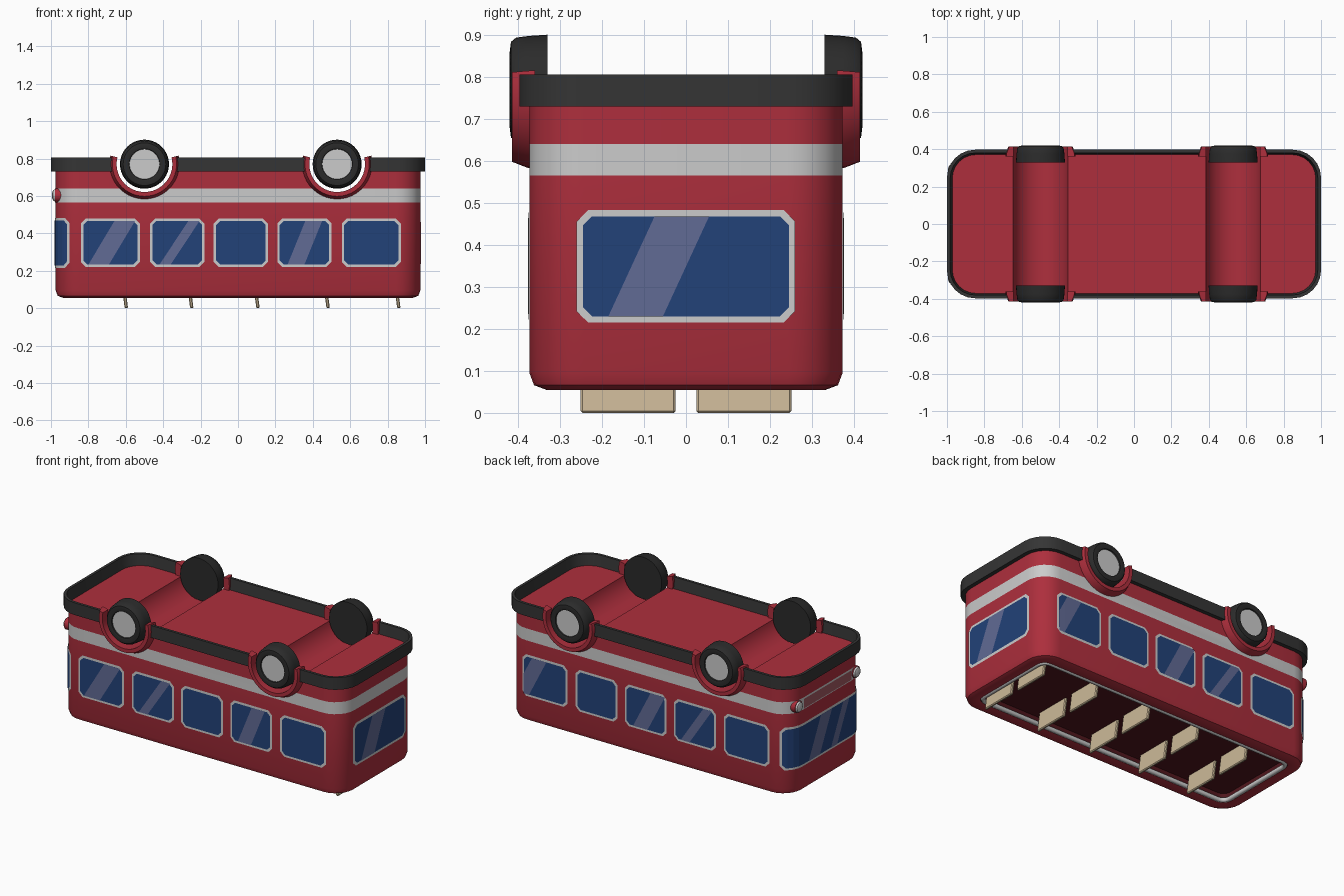
import bpy, bmesh, math
from mathutils import Matrix

if "Cube" in bpy.data.objects:
    bpy.data.objects.remove(bpy.data.objects["Cube"])


def material(name, rgb):
    m = bpy.data.materials.new(name)
    m.diffuse_color = (*rgb, 1)
    m.use_nodes = True
    m.node_tree.nodes["Principled BSDF"].inputs["Base Color"].default_value = m.diffuse_color
    return m


RED = material("red paint", (0.42, 0.028, 0.046))
DARK_RED = material("dark red interior", (0.08, 0.008, 0.012))
PINK = material("faded red", (0.36, 0.10, 0.12))
GREY = material("light grey", (0.60, 0.60, 0.60))
BLACK = material("black trim", (0.035, 0.035, 0.035))
TYRE = material("tyre rubber", (0.024, 0.024, 0.024))
BLUE = material("window blue", (0.016, 0.054, 0.19))
GLARE = material("window glare", (0.12, 0.145, 0.30))
TAN = material("seat tan", (0.60, 0.48, 0.31))

HX, HY, R, SEG = 0.975, 0.373, 0.13, 6
ARCH_X, ARCH_Z = (-0.5, 0.53), 0.77


def finish(name, bm, mats, smooth=True, recalc=True):
    if recalc:
        bmesh.ops.recalc_face_normals(bm, faces=bm.faces)
    me = bpy.data.meshes.new(name)
    bm.to_mesh(me)
    bm.free()
    for m in mats:
        me.materials.append(m)
    ob = bpy.data.objects.new(name, me)
    bpy.context.collection.objects.link(ob)
    if smooth:
        activate(ob)
        bpy.ops.object.shade_smooth_by_angle(angle=math.radians(35))
    return ob


def activate(ob):
    bpy.ops.object.select_all(action='DESELECT')
    ob.select_set(True)
    bpy.context.view_layer.objects.active = ob


def rounded_rect(hx, hy, r, z):
    pts = []
    for q, (sx, sy) in enumerate(((1, 1), (-1, 1), (-1, -1), (1, -1))):
        for i in range(SEG + 1):
            a = math.pi / 2 * (q + i / SEG)
            pts.append((sx * (hx - r) + r * math.cos(a), sy * (hy - r) + r * math.sin(a), z))
    return pts


def loft(bm, rings, idx, closed=False, caps=(None, None)):
    """Skin rings of points; idx gives the material of each band."""
    vs = [[bm.verts.new(p) for p in ring] for ring in rings]
    n = len(vs[0])
    for k in range(len(vs) if closed else len(vs) - 1):
        a, b = vs[k], vs[(k + 1) % len(vs)]
        for i in range(n):
            j = (i + 1) % n
            bm.faces.new((a[i], a[j], b[j], b[i])).material_index = idx[k]
    for ring, m in ((vs[0], caps[0]), (vs[-1], caps[1])):
        if m is not None:
            bm.faces.new(ring).material_index = m


def circle(r, y, cx=0, cz=0, n=40):
    return [(cx + r * math.cos(2 * math.pi * i / n), y, cz + r * math.sin(2 * math.pi * i / n))
            for i in range(n)]


# Body: shallow cabin recess, rounded edge, walls with stripe, underside
bm = bmesh.new()
loft(bm, [rounded_rect(*p) for p in (
    (0.895, 0.287, 0.05, 0.12), (0.895, 0.287, 0.05, 0.063), (0.935, 0.333, 0.09, 0.055),
    (0.964, 0.362, 0.119, 0.066), (HX, HY, R, 0.095), (HX, HY, R, 0.565),
    (HX, HY, R, 0.64), (HX, HY, R, 0.737))], (1, 0, 0, 0, 0, 2, 0), caps=(1, 0))
body = finish("body", bm, (RED, DARK_RED, GREY), smooth=False)

# Black skirt around the underside
bm = bmesh.new()
loft(bm, [rounded_rect(*p) for p in (
    (1.0, 0.397, 0.15, 0.73), (1.0, 0.397, 0.15, 0.806),
    (0.983, 0.38, 0.135, 0.806), (0.97, 0.37, 0.125, 0.73))], (0,) * 4, closed=True)
skirt = finish("skirt", bm, (BLACK,), smooth=False)

# Wheel channels cut right through the body and skirt
for cx in ARCH_X:
    bm = bmesh.new()
    loft(bm, [circle(0.15, -0.6, cx, ARCH_Z), circle(0.15, 0.6, cx, ARCH_Z)], (0,), caps=(0, 0))
    cutter = finish("arch_cutter", bm, (RED,), smooth=False)
    cutter.hide_render = True
    for ob in (body, skirt):
        activate(ob)
        mod = ob.modifiers.new("arch", 'BOOLEAN')
        mod.operation, mod.object, mod.solver = 'DIFFERENCE', cutter, 'EXACT'
        bpy.ops.object.modifier_apply(modifier="arch")
    bpy.data.objects.remove(cutter)
for ob in (body, skirt):
    activate(ob)
    bpy.ops.object.shade_smooth_by_angle(angle=math.radians(35))

# Wheels and flared fenders
for cx in ARCH_X:
    for s in (-1, 1):
        bm = bmesh.new()
        prof = ((0.131, 0.33), (0.128, 0.375), (0.124, 0.405), (0.114, 0.417),
                (0.09, 0.42), (0.082, 0.417), (0.08, 0.41))
        loft(bm, [circle(r, s * y, cx, ARCH_Z) for r, y in prof], (0,) * 6, caps=(0, 1))
        finish("wheel", bm, (TYRE, GREY))
        bm = bmesh.new()
        rings = []
        for i in range(25):
            a = math.radians(166 + 208 * i / 24)
            rings.append([(cx + r * math.cos(a), s * y, ARCH_Z + r * math.sin(a)) for r, y in
                          ((0.149, 0.36), (0.188, 0.36), (0.186, 0.378), (0.172, 0.414), (0.149, 0.414))])
        loft(bm, rings, (0,) * 24, caps=(0, 0))
        finish("fender", bm, (RED,))

# Wall path: s = 0 at the front centre, growing along -y and then to the back
F, ARC = HY - R, R * math.pi / 2
SIDE = F + ARC
BACK = SIDE + 2 * (HX - R)
END = BACK + ARC + F


def wall(s, off):
    a, r = abs(s), R + off
    if a < F:
        x, y = -HX - off, -a
    elif a < SIDE:
        t = (a - F) / R
        x, y = -HX + R - r * math.cos(t), -F - r * math.sin(t)
    elif a < BACK:
        x, y = -HX + R + a - SIDE, -HY - off
    elif a < BACK + ARC:
        t = (a - BACK) / R
        x, y = HX - R + r * math.sin(t), -F - r * math.cos(t)
    else:
        x, y = HX + off, a - END
    return x, (y if s >= 0 else -y)


def panel(bm, cuts, lo, hi, off, idx):
    """Thin sheet on the wall between heights lo(s) and hi(s)."""
    s0, s1 = min(cuts), max(cuts)
    bends = [sg * (F + ARC * i / SEG) for sg in (-1, 1) for i in range(SEG + 1)]
    cols = sorted(set(list(cuts) + [b for b in bends if s0 < b < s1]))
    for a, b in zip(cols, cols[1:]):
        pts = [(*wall(s, off), z) for s, z in ((a, lo(a)), (b, lo(b)), (b, hi(b)), (a, hi(a)))]
        bm.faces.new([bm.verts.new(p) for p in pts]).material_index = idx


def window(name, s0, s1, z0=0.22, z1=0.48, glares=(), rim=0.013):
    """Chamfered frame, glass and slanted glare bands (start, width, slant)."""
    bm = bmesh.new()
    for inset, off, idx in ((0, 0.003, 0), (rim, 0.005, 1)):
        a, b, l, h, c = s0 + inset, s1 - inset, z0 + inset, z1 - inset, 0.027 - inset * 0.4

        def cham(s):
            return max(0, c - min(s - a, b - s))
        panel(bm, (a, a + c, b - c, b), lambda s: l + cham(s), lambda s: h - cham(s), off, idx)
    for g, w, d in glares:
        g += s0
        cuts = {min(max(v, a), b) for v in (g, g + w, g + d, g + w + d)}
        panel(bm, cuts, lambda s: min(h, max(l, l + (s - g - w) / d * (h - l))),
              lambda s: max(l, min(h, l + (s - g) / d * (h - l))), 0.007, 2)
    bmesh.ops.remove_doubles(bm, verts=bm.verts, dist=1e-5)
    finish(name, bm, (GREY, BLUE, GLARE), smooth=False, recalc=False)


spans = ((-0.84, -0.525), (-0.47, -0.18), (-0.13, 0.16), (0.21, 0.50), (0.555, 0.87))
near = ([(0.04, 0.11, 0.14)], [(0.05, 0.06, 0.155)], [], [(0.055, 0.09, 0.095)], [])
far = ([], [(0.05, 0.06, 0.155)], [(0.06, 0.10, 0.12)], [], [(-0.05, 0.10, 0.12)])
for (x0, x1), gn, gf in zip(spans, near, far):
    a, b = (x + SIDE + HX - R for x in (x0, x1))
    window("side_window", a, b, glares=gn)
    window("side_window", -b, -a, glares=gf)
window("windshield", -0.39, 0.39, 0.215, 0.483, [(0.2, 0.11, 0.12), (0.42, 0.06, 0.12)])
window("rear_window", END - 0.26, END + 0.26, 0.215, 0.483, [(0.075, 0.13, 0.11)], 0.015)

# Front panel plate between the headlights
bm = bmesh.new()
panel(bm, (-0.235, 0.235), lambda s: 0.573, lambda s: 0.632, 0.004, 0)
finish("front_panel", bm, (PINK,), smooth=False, recalc=False)

# Headlights: red housing and grey domed lens
for s in (-1, 1):
    bm = bmesh.new()
    rings = [[(x, s * 0.285 + p[0], 0.603 + p[2]) for p in circle(r, 0, n=20)] for x, r in
             ((-0.93, 0.037), (-0.979, 0.037), (-0.979, 0.033), (-0.988, 0.028), (-0.994, 0.014))]
    loft(bm, rings, (0, 0, 1, 1), caps=(0, 1))
    finish("headlight", bm, (RED, GREY))

# Rail around the cabin opening
cu = bpy.data.curves.new("rail", 'CURVE')
cu.dimensions, cu.bevel_depth, cu.bevel_resolution = '3D', 0.014, 2
pts = rounded_rect(0.885, 0.277, 0.05, 0.07)
sp = cu.splines.new('POLY')
sp.points.add(len(pts) - 1)
for p, co in zip(sp.points, pts):
    p.co = (*co, 1)
sp.use_cyclic_u = True
cu.materials.append(GREY)
rail = bpy.data.objects.new("rail", cu)
bpy.context.collection.objects.link(rail)
activate(rail)
bpy.ops.object.convert(target='MESH')

# Seat backs, leaning slightly
for x in (-0.597, -0.247, 0.107, 0.482, 0.86):
    for y in (-0.138, 0.138):
        bm = bmesh.new()
        bmesh.ops.create_cube(bm, size=1, matrix=Matrix.Translation((x, y, 0.065))
                              @ Matrix.Diagonal((0.018, 0.227, 0.13, 1)))
        bmesh.ops.bevel(bm, geom=bm.edges[:], offset=0.005, segments=1, affect='EDGES')
        for v in bm.verts:
            v.co.x -= 0.13 * v.co.z
        finish("seat_back", bm, (TAN,), smooth=False)
